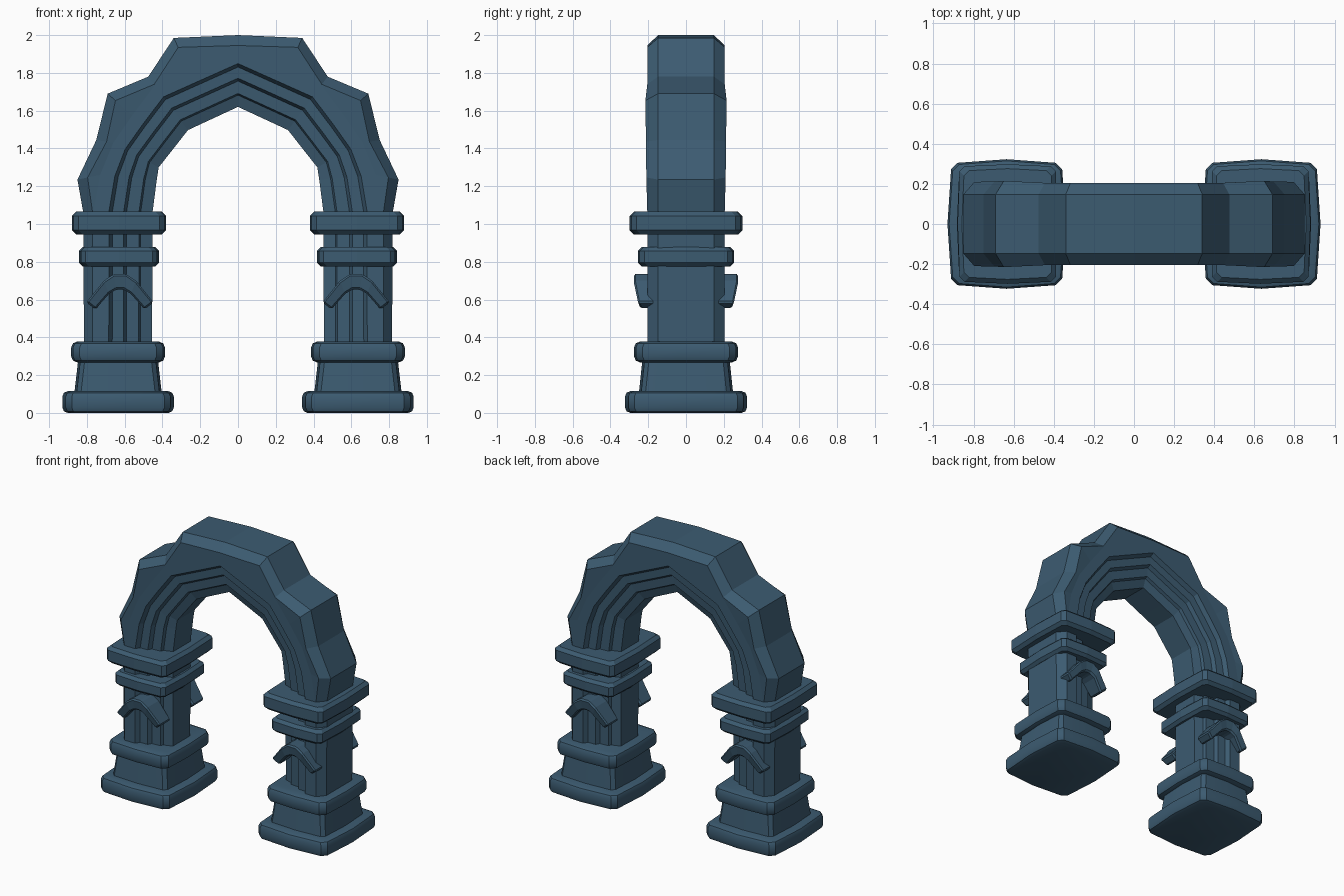
import bpy, bmesh, math
from mathutils import Vector

if "Cube" in bpy.data.objects:
    bpy.data.objects.remove(bpy.data.objects["Cube"])

mat = bpy.data.materials.new("slate_blue_stone")
mat.diffuse_color = (0.045, 0.105, 0.165, 1)
mat.use_nodes = True
mat.node_tree.nodes["Principled BSDF"].inputs["Base Color"].default_value = mat.diffuse_color


def make_object(name, rings, smooth=False, bevel=0):
    """Skin a list of closed rings and cap both ends."""
    bm = bmesh.new()
    loops = [[bm.verts.new(p) for p in r] for r in rings]
    n = len(loops[0])
    for a, b in zip(loops, loops[1:]):
        for i in range(n):
            j = (i + 1) % n
            bm.faces.new((a[i], a[j], b[j], b[i]))
    bm.faces.new(loops[0])
    bm.faces.new(loops[-1])
    bmesh.ops.recalc_face_normals(bm, faces=bm.faces[:])
    me = bpy.data.meshes.new(name)
    bm.to_mesh(me)
    bm.free()
    ob = bpy.data.objects.new(name, me)
    bpy.context.collection.objects.link(ob)
    me.materials.append(mat)
    if bevel:
        m = ob.modifiers.new("Bevel", 'BEVEL')
        m.width = bevel
        m.segments = 1
    if smooth:
        bpy.ops.object.select_all(action='DESELECT')
        ob.select_set(True)
        bpy.context.view_layer.objects.active = ob
        bpy.ops.object.shade_smooth_by_angle(angle=math.radians(32))
    return ob


def plan(cx, hx, hy, z, c=0.035, b=0.012):
    """Rectangle with cut corners and slightly bulging sides."""
    pts = [(hx, 0), (hx - b, hy - c), (hx - c, hy - b), (0, hy),
           (c - hx, hy - b), (b - hx, hy - c), (-hx, 0), (b - hx, c - hy),
           (c - hx, b - hy), (0, -hy), (hx - c, b - hy), (hx - b, c - hy)]
    return [(cx + x, y, z) for x, y in pts]


def slab(name, cx, hx, hy, z0, z1, r, smooth, c=0.035, b=0.01):
    """Stone slab with softened top and bottom rims."""
    if smooth:
        steps = [(z0, r), (z0 + .3 * r, .3 * r), (z0 + r, 0),
                 (z1 - r, 0), (z1 - .3 * r, .3 * r), (z1, r)]
    else:
        steps = [(z0, r), (z0 + r, 0), (z1 - r, 0), (z1, r)]
    make_object(name, [plan(cx, hx - d, hy - d, z, c, b) for z, d in steps], smooth)


# moulded arch and shafts: inner edge, face edge, outer edge (x, z), outer half depth
stations = [
    ((.455, .34), (.765, .34), (.815, .34), .205),
    ((.452, 1.065), (.765, 1.065), (.82, 1.065), .205),
    ((.43, 1.235), (.73, 1.26), (.85, 1.235), .21),
    ((.42, 1.30), (.66, 1.43), (.75, 1.445), .212),
    ((.345, 1.395), (.56, 1.575), (.69, 1.69), .215),
    ((.265, 1.497), (.44, 1.735), (.475, 1.78), .205),
    ((.16, 1.546), (.26, 1.815), (.34, 1.985), .205),
    ((0, 1.62), (0, 1.93), (0, 2.0), .205)]
# stepped moulding: fraction from inner to face edge, half depth
moulding = [(0, .10), (.2, .12), (.23, .14), (.44, .145), (.49, .172),
            (.68, .175), (.74, .205)]


def section(st, sx):
    i, f, o = (Vector(p) for p in st[:3])
    half = [(i.lerp(f, t), y) for t, y in moulding]
    half.append((f, .205))
    d = (o - f).length
    half.append((o + (f - o) * min(.9, .055 / d), st[3]))
    half.append((o, .148))
    pts = [(p.x * sx, -y, p.y) for p, y in half]
    return pts + [(x, -y, z) for x, y, z in reversed(pts)]


make_object("moulded_arch", [section(s, 1) for s in stations]
            + [section(s, -1) for s in reversed(stations[:-1])])

# outlines of half a hood moulding, left to right
hood_out = [(-.178, .585), (-.085, .70), (-.033, .735), (.033, .735), (.085, .70), (.178, .585)]
hood_in = [(-.13, .548), (-.058, .63), (-.02, .653), (.02, .653), (.058, .63), (.13, .548)]

for side, s in (("left", -1), ("right", 1)):
    # column foot
    slab(side + "_plinth", s * .635, .295, .323, 0, .115, .028, True, .05, .018)
    make_object(side + "_pedestal", [plan(s * .635, .232, .25, .1),
                                     plan(s * .635, .21, .23, .29)], True)
    slab(side + "_foot_ring", s * .635, .248, .275, .268, .377, .03, True, .045)
    # collars at the springing of the arch
    slab(side + "_lower_collar", s * .63, .212, .255, .775, .877, .02, False)
    slab(side + "_upper_collar", s * .63, .25, .298, .945, 1.065, .022, False)
    # little hood mouldings on both faces of the shaft
    for face, f in (("front", -1), ("back", 1)):
        rings = []
        for (ox, oz), (ix, iz) in zip(hood_out, hood_in):
            y = .255 if oz < .6 else .278
            c = s * .625
            rings.append([(c + ox, f * .13, oz), (c + ox, f * y, oz),
                          (c + ix, f * (y - .015), iz), (c + ix, f * .13, iz)])
        make_object(f"{side}_{face}_hood", rings, bevel=.01)
